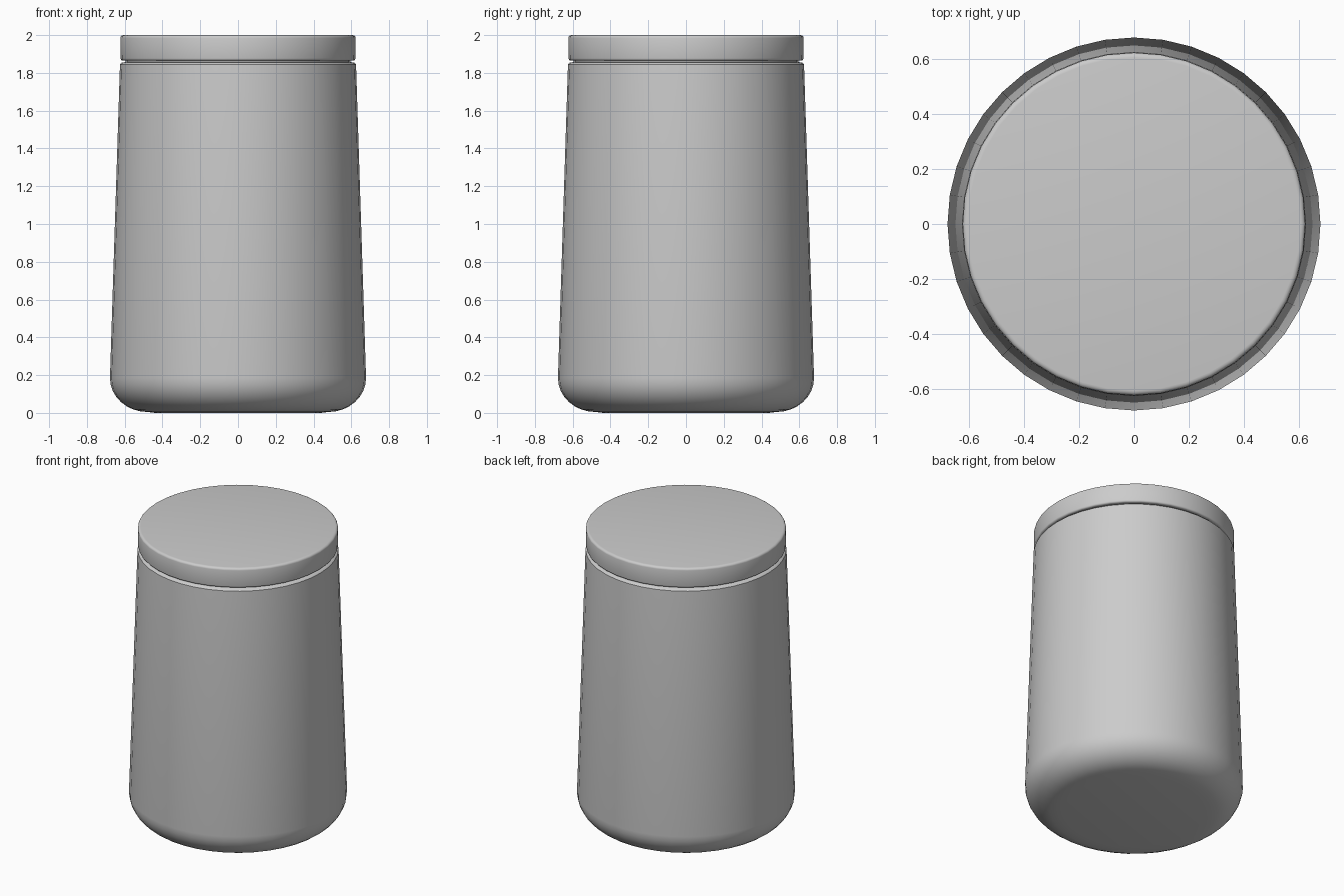
import bpy, bmesh, math

if "Cube" in bpy.data.objects:
    bpy.data.objects.remove(bpy.data.objects["Cube"])

SIDES = 40


def arc(cx, cz, rx, rz, a0, a1, n):
    """Points on an elliptical arc in the (radius, height) plane."""
    pts = []
    for i in range(n + 1):
        a = math.radians(a0 + (a1 - a0) * i / n)
        pts.append((cx + rx * math.cos(a), cz + rz * math.sin(a)))
    return pts


def lathe(name, profile):
    """Closed solid of revolution from a bottom-to-top profile."""
    bm = bmesh.new()
    rings = []
    for r, z in profile:
        rings.append([bm.verts.new((r * math.cos(2 * math.pi * i / SIDES),
                                    r * math.sin(2 * math.pi * i / SIDES), z))
                      for i in range(SIDES)])
    for lo, hi in zip(rings, rings[1:]):
        for i in range(SIDES):
            j = (i + 1) % SIDES
            bm.faces.new((lo[i], lo[j], hi[j], hi[i]))
    bm.faces.new(rings[0][::-1])
    bm.faces.new(rings[-1])
    mesh = bpy.data.meshes.new(name)
    bm.to_mesh(mesh)
    bm.free()
    obj = bpy.data.objects.new(name, mesh)
    bpy.context.collection.objects.link(obj)
    bpy.ops.object.select_all(action='DESELECT')
    obj.select_set(True)
    bpy.context.view_layer.objects.active = obj
    bpy.ops.object.shade_smooth_by_angle(angle=math.radians(40))
    return obj


# Tapered body: rounded foot, slim rim, recessed neck under the lid
body = [(0.44, 0.0)]
body += arc(0.48, 0.185, 0.198, 0.18, -90, 0, 8)
body += [(0.625, 1.845), (0.615, 1.855), (0.595, 1.857), (0.595, 1.88)]
lathe("jar_body", body)

# Flat lid with softened edges
lid = [(0.595, 1.865)]
lid += arc(0.61, 1.877, 0.012, 0.012, -90, 0, 3)
lid += arc(0.605, 1.985, 0.018, 0.015, 0, 90, 4)
lathe("jar_lid", lid)
